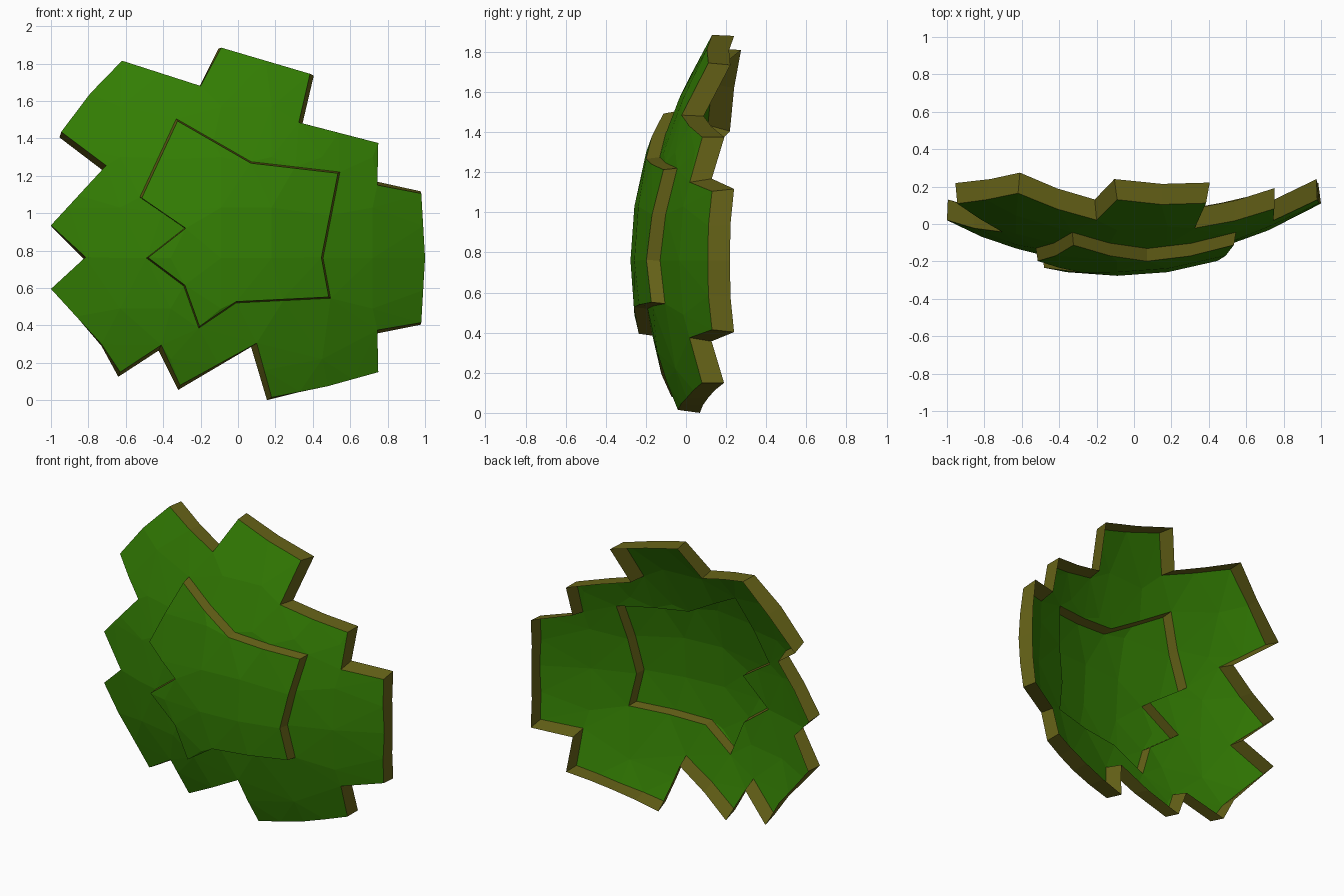
import bpy
import bmesh
from math import ceil
from mathutils import Vector
from mathutils.geometry import delaunay_2d_cdt

if "Cube" in bpy.data.objects:
    bpy.data.objects.remove(bpy.data.objects["Cube"], do_unlink=True)

RIM_DEPTH = 0.11
STEP = 0.068
GRID = 0.27
CENTRE = Vector((-0.09, 0.76))


def make_material(name, colour):
    material = bpy.data.materials.new(name)
    material.use_nodes = True
    material.diffuse_color = colour
    material.node_tree.nodes["Principled BSDF"].inputs["Base Color"].default_value = colour
    return material


materials = [make_material("leaf green", (0.033, 0.205, 0.001, 1)),
             make_material("cut edge brown", (0.135, 0.126, 0.009, 1))]

# Jagged outline of the plate: x, z, then the lean of the rim wall in x and z
plate_outline = [Vector(p) for p in (
    (-.62, 1.815, .01, -.005), (-.2, 1.68, -.01, -.01), (-.09, 1.885, -.015, -.005),
    (.385, 1.745, .02, -.01), (.325, 1.485, .02, -.005), (.75, 1.375, 0, 0),
    (.745, 1.15, 0, .018), (.98, 1.105, -.005, .012), (1, .76, -.015, 0),
    (.98, .415, -.005, -.012), (.745, .375, 0, -.018), (.75, .15, 0, 0),
    (.48, .075, -.01, .005), (.18, .015, -.025, -.015), (.1, .305, -.03, -.02),
    (-.31, .08, -.01, -.025), (-.41, .295, -.015, -.03), (-.63, .15, -.01, -.025),
    (-.73, .3, 0, -.01), (-1, .595, .01, 0), (-.815, .765, -.01, -.01),
    (-1, .935, .005, -.01), (-.705, 1.255, -.02, -.025), (-.945, 1.435, -.01, -.03),
    (-.79, 1.64, .02, -.02))]

# Outline of the raised middle
raised_outline = [Vector(p) for p in (
    (-.33, 1.505), (.07, 1.275), (.545, 1.22), (.455, .76), (.495, .545), (-.01, .52),
    (-.21, .385), (-.29, .61), (-.49, .76), (-.285, .92), (-.525, 1.085))]


def resample(outline):
    """Split long outline edges so that they follow the bowl."""
    points = []
    for a, b in zip(outline, outline[1:] + outline[:1]):
        count = ceil((b - a).length / GRID)
        points += [a.lerp(b, i / count) for i in range(count)]
    return points


def inside(point, outline):
    hit = False
    for a, b in zip(outline, outline[1:] + outline[:1]):
        if (a.y > point.y) != (b.y > point.y):
            if point.x < a.x + (b.x - a.x) * (point.y - a.y) / (b.y - a.y):
                hit = not hit
    return hit


def bowl(point):
    """Depth of the front surface at a point."""
    return -0.209 + 0.268 * (point - CENTRE).length_squared


# Triangulate both outlines together with a grid of inner points
plate_rim = resample(plate_outline)
raised_rim = resample(raised_outline)
rims = [p.xy for p in plate_rim] + raised_rim
n, m = len(plate_rim), len(raised_rim)
edges = [(i, (i + 1) % n) for i in range(n)]
edges += [(n + i, n + (i + 1) % m) for i in range(m)]
grid = [CENTRE + Vector((i, j)) * GRID for i in range(-5, 6) for j in range(-5, 6)]
grid = [p for p in grid if inside(p, plate_outline)
        and min((p - r).length for r in rims) > 0.08]
points, _, triangles, *_ = delaunay_2d_cdt(rims + grid, edges, [], 0, 1e-5)


def on_rim(point, rim):
    return any((point - r.xy).length < 1e-3 for r in rim)


def plate_front(p):
    return Vector((p.x, bowl(p), p.y))


def plate_wall(p):
    """Back edge of the plate's rim wall, with its lean."""
    x, z, lean_x, lean_z = min(plate_rim, key=lambda r: (p - r.xy).length)
    return Vector((x + lean_x, bowl(p) + RIM_DEPTH, z + lean_z))


def raised_front(p):
    """The raised middle is slightly smaller at its front."""
    top = p.lerp(Vector((0, 0.88)), 0.02) if on_rim(p, raised_rim) else p
    return Vector((top.x, bowl(p) - STEP, top.y))


def build_shell(name, faces, rim, front_shape, wall_shape):
    """An open skin with a wall running back from its rim."""
    bm = bmesh.new()
    used = {i for face in faces for i in face}
    front = {i: bm.verts.new(front_shape(points[i])) for i in used}
    directed = set()
    for face in faces:
        bm.faces.new([front[i] for i in face])
        directed |= set(zip(face, face[1:] + face[:1]))
    back = {i: bm.verts.new(wall_shape(points[i])) for i in used if on_rim(points[i], rim)}
    for a, b in directed:
        if (b, a) not in directed and a in back and b in back:
            wall = bm.faces.new((front[b], front[a], back[a], back[b]))
            wall.material_index = 1
    mesh = bpy.data.meshes.new(name)
    bm.to_mesh(mesh)
    bm.free()
    for material in materials:
        mesh.materials.append(material)
    bpy.context.collection.objects.link(bpy.data.objects.new(name, mesh))


plate_faces, raised_faces = [], []
for triangle in triangles:
    triangle = list(triangle)
    middle = sum((points[i] for i in triangle), Vector((0, 0))) / 3
    if inside(middle, raised_outline):
        raised_faces.append(triangle)
    elif inside(middle, plate_outline):
        plate_faces.append(triangle)

build_shell("outer_plate", plate_faces, plate_rim, plate_front, plate_wall)
build_shell("raised_middle", raised_faces, raised_rim, raised_front, plate_front)
